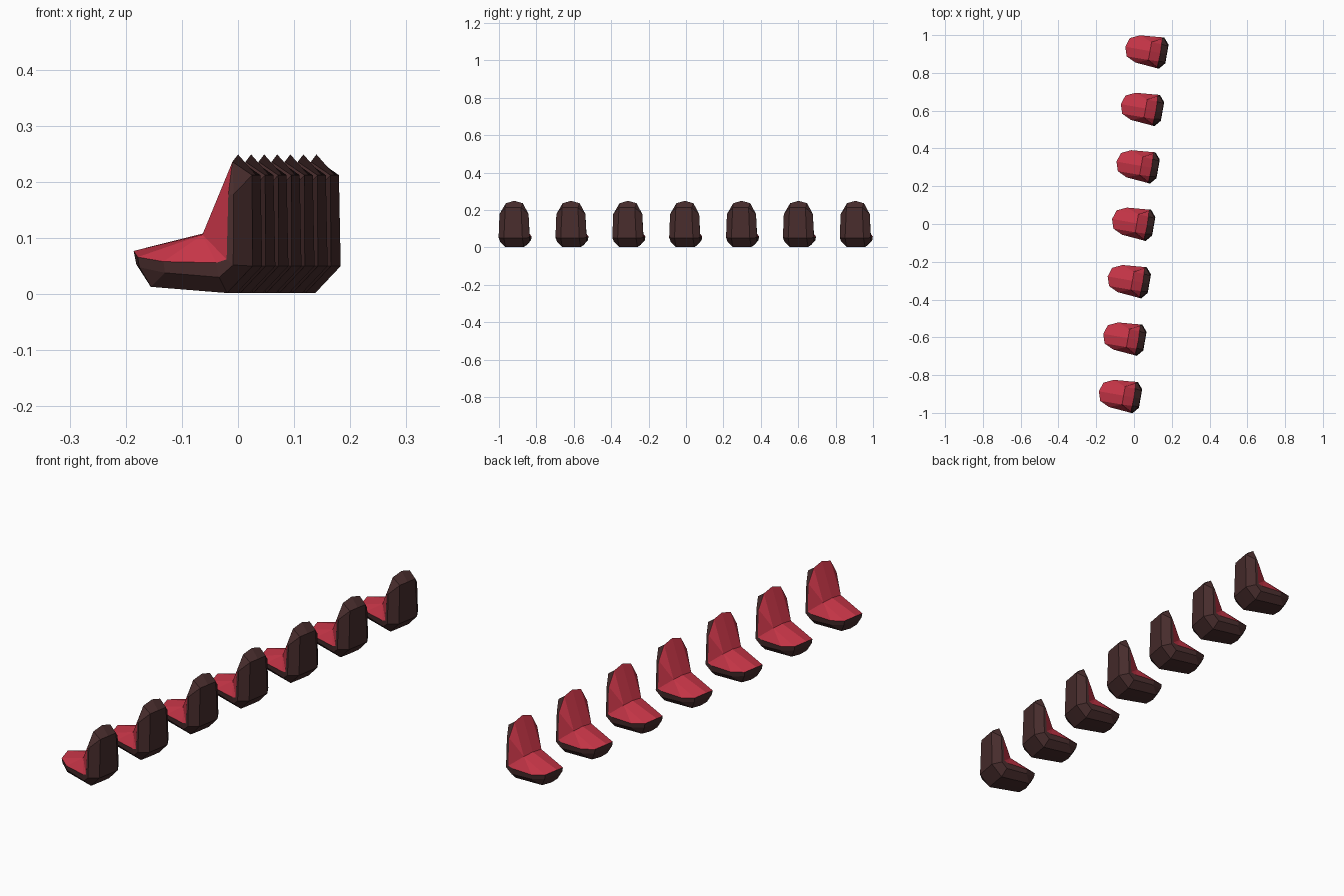
import bpy, bmesh, math
from mathutils import Vector, Matrix

if "Cube" in bpy.data.objects:
    bpy.data.objects.remove(bpy.data.objects["Cube"])


def material(name, rgb):
    m = bpy.data.materials.new(name)
    m.diffuse_color = (*rgb, 1)
    m.use_nodes = True
    m.node_tree.nodes["Principled BSDF"].inputs["Base Color"].default_value = m.diffuse_color
    return m


def half_mesh(name, faces, mat):
    # faces are tuples of half-side points; mirrored later
    bm = bmesh.new()
    for pts in faces:
        uniq = list(dict.fromkeys(pts))
        if len(uniq) > 2:
            bm.faces.new([bm.verts.new(p) for p in uniq])
    bmesh.ops.remove_doubles(bm, verts=bm.verts, dist=1e-5)
    me = bpy.data.meshes.new(name)
    bm.to_mesh(me)
    bm.free()
    me.materials.append(mat)
    return me


# half-side lines running from the front lip, under the seat and up the back
centre = [(-.119, 0, .077), (-.114, 0, .053), (-.088, 0, .013), (.060, 0, .002),
          (.105, 0, .050), (.103, 0, .212), (.070, 0, .249)]
panel = [(-.103, .049, .066), (-.100, .048, .048), (-.080, .042, .013), (.059, .050, .002),
         (.105, .050, .050), (.103, .043, .212), (.068, .046, .236)]
side = [panel[0], panel[1], (-.050, .070, .038), (.050, .080, .030),
        (.076, .084, .052), (.076, .079, .178), panel[6]]
rim = [panel[0], panel[0], (-.052, .073, .058), (.045, .081, .056),
       (.064, .083, .062), (.066, .077, .178), panel[6]]

# shell: strips between neighbouring lines
shell_faces = []
for a, b in ((centre, panel), (panel, side), (side, rim)):
    shell_faces += [(a[i], b[i], b[i + 1], a[i + 1]) for i in range(6)]

# cushion: pan and backrest panels with side strips down to the rim
fold_c, fold = (.014, 0, .110), (.014, .048, .106)
tip, corner = centre[0], panel[0]
peak, shoulder = centre[6], panel[6]
cushion_faces = [(tip, fold_c, fold, corner), (fold_c, peak, shoulder, fold),
                 (corner, fold, rim[2]), (rim[2], fold, rim[3]), (rim[3], fold, rim[4]),
                 (fold, rim[5], rim[4]), (fold, shoulder, rim[5])]

shell_mesh = half_mesh("seat_shell", shell_faces, material("dark_shell", (.065, .026, .026)))
cushion_mesh = half_mesh("seat_cushion", cushion_faces, material("red_cushion", (.56, .035, .062)))

# row of seven turned seats
turn = Matrix.Rotation(math.radians(-10), 4, 'Z')
for i in range(7):
    k = i - 3
    pos = Vector((.0233 * k, .304 * k, 0)) + turn @ Vector((0, .006, 0))
    for me in (shell_mesh, cushion_mesh):
        ob = bpy.data.objects.new(f"{me.name}_{i + 1}", me)
        bpy.context.collection.objects.link(ob)
        ob.matrix_world = Matrix.Translation(pos) @ turn
        mod = ob.modifiers.new("mirror", 'MIRROR')
        mod.use_axis = (False, True, False)
        mod.merge_threshold = 1e-4
